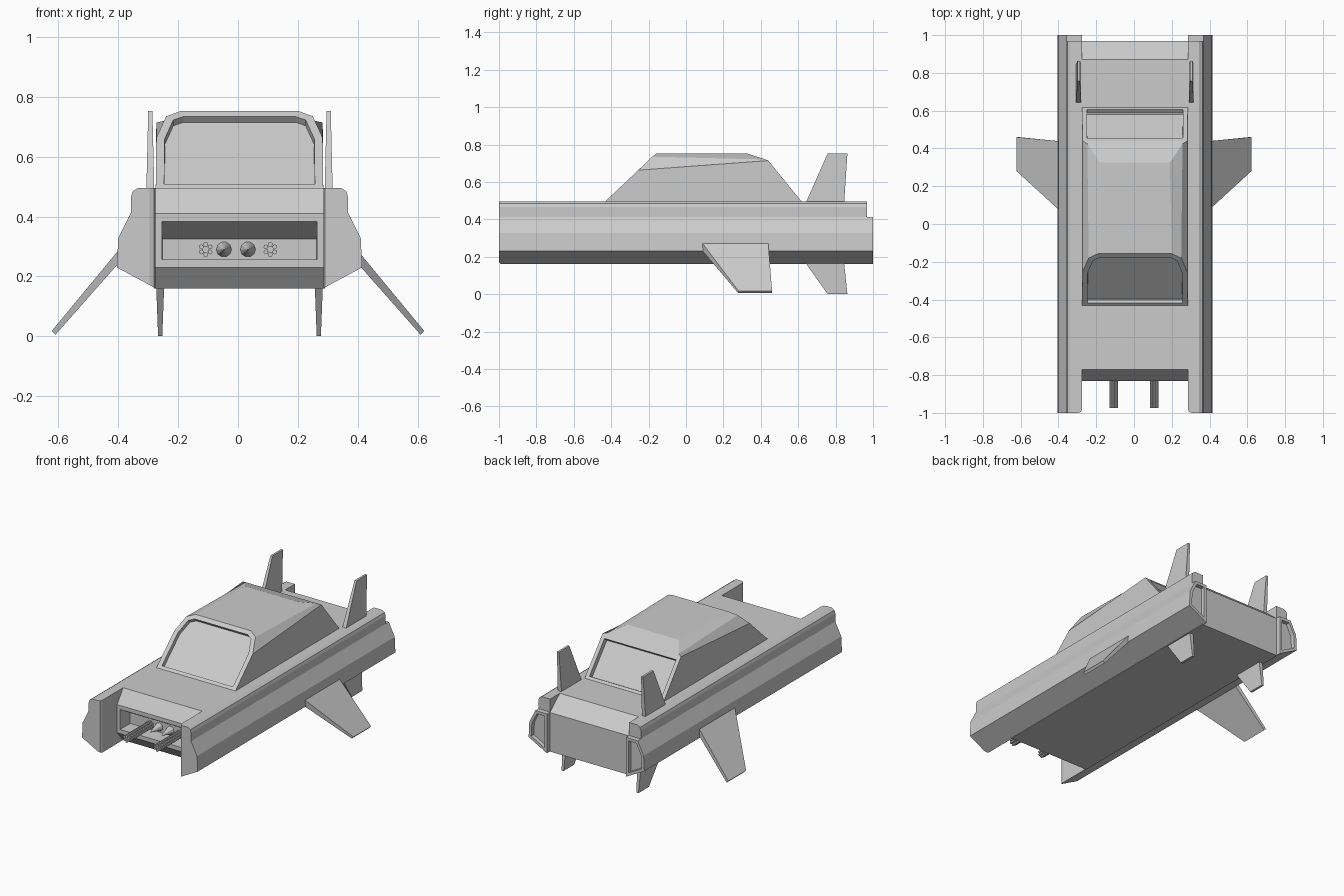
import bpy, bmesh, math
from mathutils import Vector

if "Cube" in bpy.data.objects:
    bpy.data.objects.remove(bpy.data.objects["Cube"])

C = 0.005  # body centre line in x


def loft(bm, a, b):
    """Closed solid between two matching outlines."""
    va = [bm.verts.new(p) for p in a]
    vb = [bm.verts.new(p) for p in b]
    n = len(va)
    caps = [bm.faces.new(va), bm.faces.new(vb)]
    for i in range(n):
        j = (i + 1) % n
        bm.faces.new((va[i], va[j], vb[j], vb[i]))
    bmesh.ops.recalc_face_normals(bm, faces=bm.faces[:])
    return caps


def recess(bm, face, border, depth):
    """Framed sunken panel; the face itself becomes the sunken floor."""
    bm.normal_update()
    bmesh.ops.inset_region(bm, faces=[face], thickness=border, use_even_offset=True)
    bm.normal_update()
    bmesh.ops.inset_region(bm, faces=[face], thickness=0.001, depth=-depth, use_even_offset=True)
    return face


def finish(bm, name):
    mesh = bpy.data.meshes.new(name)
    bm.to_mesh(mesh)
    bm.free()
    ob = bpy.data.objects.new(name, mesh)
    bpy.context.collection.objects.link(ob)
    return ob


def face_at(bm, test):
    return next(f for f in bm.faces if test(f.calc_center_median()))


# Central hull: side profile (y, z) swept across x, with a sunken gun bay in the nose
hull_yz = [(-.77, .495), (-.83, .41), (-.83, .23), (-.77, .16),
           (.97, .16), (.97, .41), (.87, .495)]
bm = bmesh.new()
loft(bm, [(C - .285, y, z) for y, z in hull_yz], [(C + .285, y, z) for y, z in hull_yz])
bay = recess(bm, face_at(bm, lambda c: c.y < -.82), .026, .10)
for v in bay.verts:
    if v.co.z > .32:
        v.co.z = .325
finish(bm, "hull")

# Side pods with a framed tail light behind each
pod_xz = [(.28, .16), (.41, .23), (.405, .328), (.363, .412), (.363, .465),
          (.357, .484), (.34, .495), (.28, .495)]
tail_xz = pod_xz[:4] + [(.28, .412)]
for s, side in ((-1, "left"), (1, "right")):
    bm = bmesh.new()
    loft(bm, [(C + s * x, -1, z) for x, z in pod_xz], [(C + s * x, .968, z) for x, z in pod_xz])
    lip = [e for e in bm.edges if all(v.co.y < -.99 for v in e.verts)
           and all(abs(v.co.x - C) < .281 for v in e.verts)]
    bmesh.ops.bevel(bm, geom=lip, offset=.02, segments=2, profile=.5, affect='EDGES')
    finish(bm, side + "_pod")

    bm = bmesh.new()
    caps = loft(bm, [(C + s * x, .965, z) for x, z in tail_xz], [(C + s * x, 1, z) for x, z in tail_xz])
    recess(bm, caps[1], .018, .025)
    finish(bm, side + "_tail_light")

# Cabin: front and rear outlines, half given as (x, y, z)
front = [(.28, -.438, .49), (.278, -.255, .663), (.245, -.18, .735), (.195, -.157, .753)]
rear = [(.28, .622, .49), (.278, .44, .714), (.252, .425, .72), (.185, .325, .753)]
bm = bmesh.new()


def both(half):
    return ([bm.verts.new((C + x, y, z)) for x, y, z in half],
            [bm.verts.new((C - x, y, z)) for x, y, z in half])


fr, fl = both(front)
rr, rl = both(rear)
windscreen = bm.faces.new(fr + fl[::-1])
rear_window = bm.faces.new((rr[0], rr[1], rl[1], rl[0]))
bm.faces.new((rr[1], rr[2], rr[3], rl[3], rl[2], rl[1]))
for f, r in ((fr, rr), (fl, rl)):
    for i in range(3):
        bm.faces.new((f[i], f[i + 1], r[i + 1], r[i]))
bm.faces.new((fr[3], fl[3], rl[3], rr[3]))
bm.faces.new((fr[0], fl[0], rl[0], rr[0]))
bmesh.ops.recalc_face_normals(bm, faces=bm.faces[:])
recess(bm, windscreen, .028, .025)
recess(bm, rear_window, .025, .03)
finish(bm, "cabin")

# Swept wings and vertical fins, tapered from root to tip
for s, side in ((-1, "left"), (1, "right")):
    bm = bmesh.new()
    loft(bm,
         [(s * .36, .04, .335), (s * .36, .435, .335), (s * .36, .435, .288), (s * .36, .04, .288)],
         [(s * .622, .28, .018), (s * .622, .46, .018), (s * .61, .46, .005), (s * .61, .28, .005)])
    finish(bm, side + "_wing")

    for name, x, z0, z1 in (("_upper_fin", .298, .48, .752), ("_lower_fin", .265, .17, 0)):
        bm = bmesh.new()

        def slab(y0, y1, w, z):
            return [(C + s * x + dx, y, z) for dx, y in ((-w, y0), (w, y0), (w, y1), (-w, y1))]
        loft(bm, slab(.637, .845, .0135, z0), slab(.757, .863, .007, z1))
        finish(bm, side + name)


# Nose guns: six thin barrels round a core; pointed lamps between them
def rod(bm, x, z, y0, y1, r0, r1, n):
    ring = [(math.cos(2 * math.pi * i / n), math.sin(2 * math.pi * i / n)) for i in range(n)]
    loft(bm, [(x + r0 * a, y0, z + r0 * b) for a, b in ring],
         [(x + r1 * a, y1, z + r1 * b) for a, b in ring])


for x, side in ((-.108, "left"), (.108, "right")):
    bm = bmesh.new()
    for i in range(6):
        t = math.pi * (i + .5) / 3
        rod(bm, x + .017 * math.cos(t), .29 + .017 * math.sin(t), -.975, -.72, .008, .008, 8)
    rod(bm, x, .29, -.965, -.72, .012, .012, 6)
    finish(bm, side + "_gun")
for x, side in ((-.047, "left"), (.033, "right")):
    bm = bmesh.new()
    rod(bm, x, .29, -.725, -.82, .027, .001, 10)
    finish(bm, side + "_lamp")
